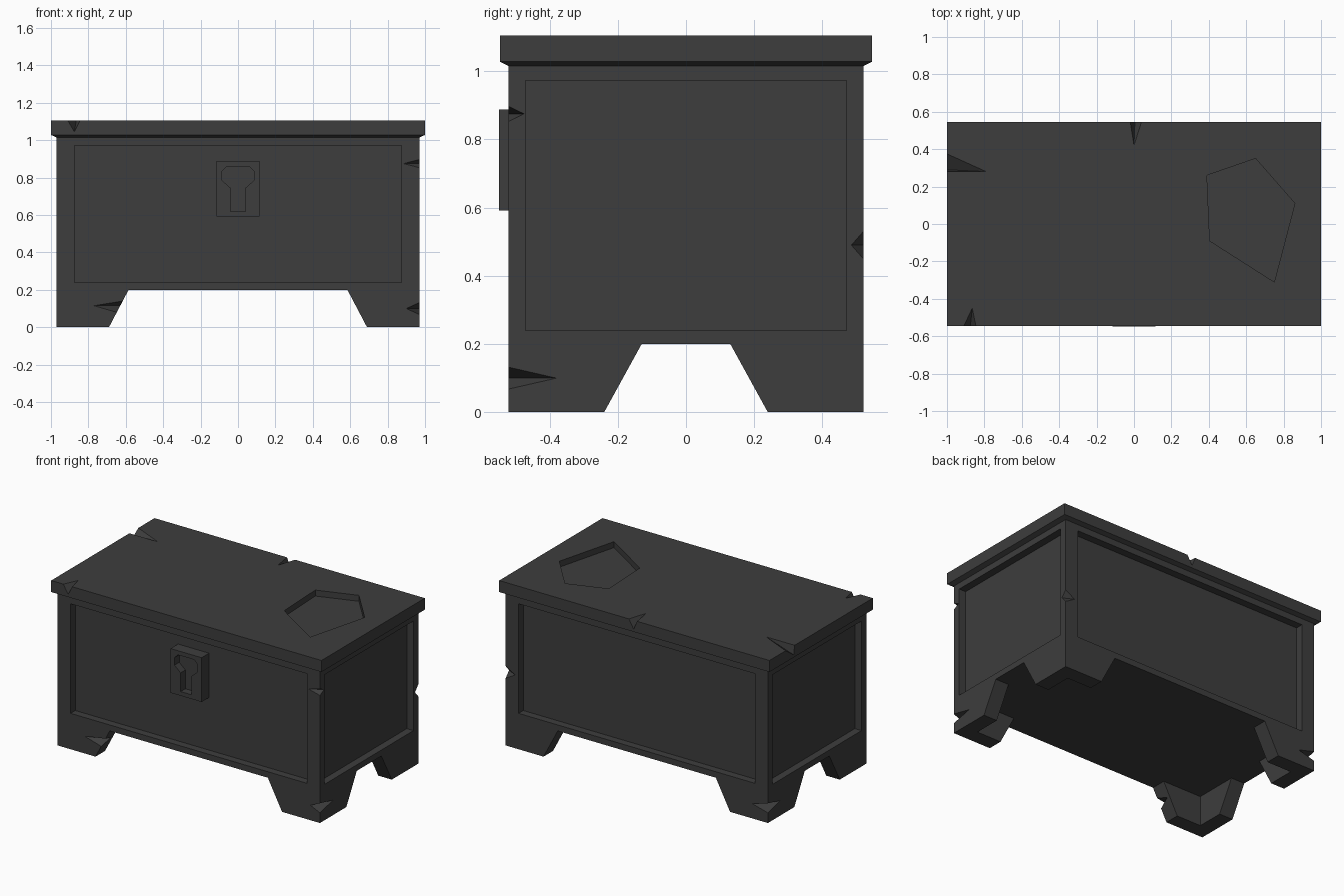
import bpy
import bmesh
from mathutils import Vector

if "Cube" in bpy.data.objects:
    bpy.data.objects.remove(bpy.data.objects["Cube"], do_unlink=True)

# Single dark grey material
grey = bpy.data.materials.new("dark_grey")
grey.use_nodes = True
COLOUR = (0.047, 0.047, 0.047, 1)
grey.diffuse_color = COLOUR
grey.node_tree.nodes["Principled BSDF"].inputs["Base Color"].default_value = COLOUR


def finish(name, bm):
    bmesh.ops.recalc_face_normals(bm, faces=bm.faces)
    mesh = bpy.data.meshes.new(name)
    bm.to_mesh(mesh)
    bm.free()
    mesh.materials.append(grey)
    obj = bpy.data.objects.new(name, mesh)
    bpy.context.scene.collection.objects.link(obj)
    return obj


def prism(name, outline, sweep):
    """Sweep a flat outline along a vector."""
    bm = bmesh.new()
    face = bm.faces.new([bm.verts.new(p) for p in outline])
    top = bmesh.ops.extrude_face_region(bm, geom=[face])["geom"]
    moved = [g for g in top if isinstance(g, bmesh.types.BMVert)]
    bmesh.ops.translate(bm, verts=moved, vec=sweep)
    return finish(name, bm)


def hull(name, points):
    bm = bmesh.new()
    for p in points:
        bm.verts.new(p)
    bmesh.ops.convex_hull(bm, input=bm.verts)
    loose = [v for v in bm.verts if not v.link_faces]
    bmesh.ops.delete(bm, geom=loose, context="VERTS")
    return finish(name, bm)


def rect(hx, hy, z):
    return [(-hx, -hy, z), (hx, -hy, z), (hx, hy, z), (-hx, hy, z)]


def carve(obj, cutters):
    """Subtract the cutters, keep the plain result and remove the cutters."""
    for c in cutters:
        c.hide_render = True
        mod = obj.modifiers.new("cut", "BOOLEAN")
        mod.operation, mod.solver, mod.object = "DIFFERENCE", "EXACT", c
    deps = bpy.context.evaluated_depsgraph_get()
    mesh = bpy.data.meshes.new_from_object(obj.evaluated_get(deps))
    obj.modifiers.clear()
    obj.data = mesh
    for c in cutters:
        bpy.data.objects.remove(c, do_unlink=True)


def corner_chip(sx, sy, z, half, along_x, along_y):
    """Chip on a vertical corner, reaching along both walls."""
    x, y = sx * HX, sy * HY
    return hull("chip", [(x, y, z - half), (x, y, z + half),
                         (x - sx * along_x, y, z), (x, y - sy * along_y, z),
                         (x + sx * 0.03, y + sy * 0.03, z)])


HX, HY = 0.97, 0.52
BODY_TOP, BELLY, WALL, SINK = 1.015, 0.2, 0.1, 0.05

# Body with corner feet and a sunken panel on each side
body = prism("chest_body", rect(HX, HY, 0), (0, 0, BODY_TOP))
cuts = [prism("underside", rect(HX - WALL, HY - WALL, -0.1), (0, 0, BELLY + 0.1))]


def arch(low, high):
    slope = (low - high) / BELLY
    base = low + slope * 0.1
    return [(-base, -0.1), (base, -0.1), (high, BELLY), (-high, BELLY)]


cuts.append(prism("front_arch", [(a, -1, z) for a, z in arch(0.69, 0.585)], (0, 2, 0)))
cuts.append(prism("side_arch", [(-2, a, z) for a, z in arch(0.24, 0.13)], (4, 0, 0)))
for s in (-1, 1):
    z0, z1 = 0.24, 0.973
    cuts.append(prism("long_panel", [(a, s * (HY - SINK), z) for a, z in
                                     ((-0.875, z0), (0.875, z0), (0.875, z1), (-0.875, z1))],
                      (0, s * 0.2, 0)))
    cuts.append(prism("end_panel", [(s * (HX - SINK), a, z) for a, z in
                                    ((-0.47, z0), (0.47, z0), (0.47, z1), (-0.47, z1))],
                      (s * 0.2, 0, 0)))

# Chips in the body corners and one foot
cuts += [
    corner_chip(1, -1, 0.875, 0.022, 0.085, 0.045),
    corner_chip(1, -1, 0.1, 0.032, 0.07, 0.14),
    corner_chip(1, 1, 0.49, 0.04, 0.07, 0.035),
    corner_chip(-1, 1, 0.1, 0.032, 0.12, 0.13),
    hull("foot_chip", [(-0.617, -HY, 0.14), (-0.648, -HY, 0.08), (-0.77, -HY, 0.115),
                       (-0.63, -0.44, 0.115), (-0.59, -0.56, 0.11)]),
]
carve(body, cuts)

# Lid with a bevelled lower rim
LX, LY, TOP = 1.0, 0.546, 1.105
lid = hull("lid", rect(HX, HY, BODY_TOP) + rect(LX, LY, 1.028) + rect(LX, LY, TOP))
pentagon = [(0.39, 0.26), (0.65, 0.35), (0.86, 0.11), (0.75, -0.31), (0.405, -0.09)]
lid_cuts = [prism("lid_recess", [(x, y, TOP - 0.04) for x, y in pentagon], (0, 0, 0.2))]


def lid_chip(a, b, apex, low, out):
    """Chip on a top edge between a and b."""
    mid = (Vector(a) + Vector(b)) / 2
    return hull("chip", [(*a, TOP), (*b, TOP), (*apex, TOP), (*low, TOP - 0.06),
                         (*(mid + Vector(out) * 0.03), TOP + 0.03)])


lid_cuts += [
    lid_chip((-0.91, -LY), (-0.845, -LY), (-0.865, -0.45), (-0.875, -LY), (0, -1)),
    lid_chip((-LX, 0.28), (-LX, 0.375), (-0.79, 0.28), (-LX, 0.29), (-1, 0)),
    lid_chip((-0.02, LY), (0.04, LY), (0, 0.42), (0.005, LY), (0, 1)),
]
carve(lid, lid_cuts)

# Lock plate with a keyhole recess
FRONT = -0.549
plate = [(-0.115, 0.592), (0.115, 0.592), (0.115, 0.888), (-0.115, 0.888)]
lock = prism("lock_plate", [(x, FRONT, z) for x, z in plate], (0, 0.085, 0))
half = [(0.06, 0.86), (0.085, 0.835), (0.085, 0.785), (0.04, 0.745), (0.04, 0.62)]
keyhole = half + [(-x, z) for x, z in reversed(half)]
carve(lock, [prism("keyhole", [(x, FRONT - 0.1, z) for x, z in keyhole], (0, 0.15, 0))])
